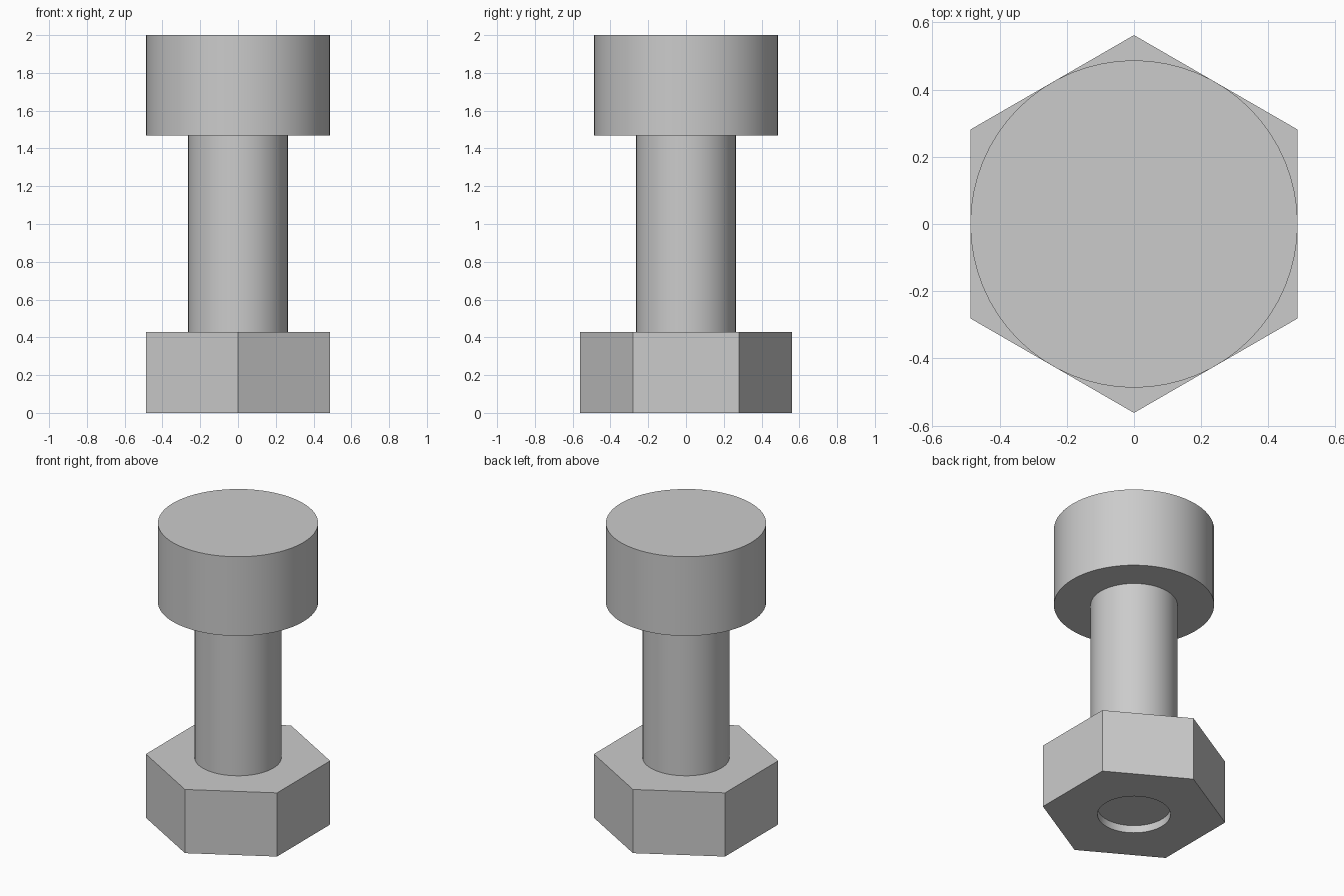
import bpy
import bmesh
import math
from mathutils import Matrix

cube = bpy.data.objects.get("Cube")
if cube:
    bpy.data.objects.remove(cube, do_unlink=True)

STEEL = (0.6, 0.6, 0.6, 1.0)
steel = bpy.data.materials.new("grey_steel")
steel.use_nodes = True
steel.diffuse_color = STEEL
steel.node_tree.nodes["Principled BSDF"].inputs["Base Color"].default_value = STEEL


def prism(name, radius, bottom, top, sides, recess=None):
    """Upright prism, with an optional (radius, depth) round recess underneath."""
    bm = bmesh.new()
    bmesh.ops.create_cone(bm, cap_ends=True, segments=sides, radius1=radius,
                          radius2=radius, depth=top - bottom,
                          matrix=Matrix.Translation((0, 0, (bottom + top) / 2)))
    mesh = bpy.data.meshes.new(name)
    bm.to_mesh(mesh)
    bm.free()
    mesh.materials.append(steel)
    obj = bpy.data.objects.new(name, mesh)
    bpy.context.collection.objects.link(obj)

    if recess:
        hole_radius, depth = recess
        cutter = prism(name + "_cutter", hole_radius, bottom - 0.1, bottom + depth, 64)
        cutter.hide_render = True
        cut = obj.modifiers.new("recess", "BOOLEAN")
        cut.operation = "DIFFERENCE"
        cut.solver = "EXACT"
        cut.object = cutter
        # Bake the cut so the helper can be dropped
        bpy.context.view_layer.update()
        graph = bpy.context.evaluated_depsgraph_get()
        obj.data = bpy.data.meshes.new_from_object(obj.evaluated_get(graph))
        obj.modifiers.clear()
        bpy.data.objects.remove(cutter, do_unlink=True)

    bpy.ops.object.select_all(action="DESELECT")
    obj.select_set(True)
    bpy.context.view_layer.objects.active = obj
    bpy.ops.object.shade_smooth_by_angle(angle=math.radians(30))
    return obj


# Hexagonal base with corners to front and back, and a shallow round recess below
prism("hex_base", 0.562, 0.0, 0.427, 6, recess=(0.222, 0.05))
# Round shank, set slightly into the parts at both ends
prism("shank", 0.264, 0.42, 1.48, 64)
# Round head, as wide as the base across its flats
prism("round_head", 0.487, 1.469, 2.0, 64)
